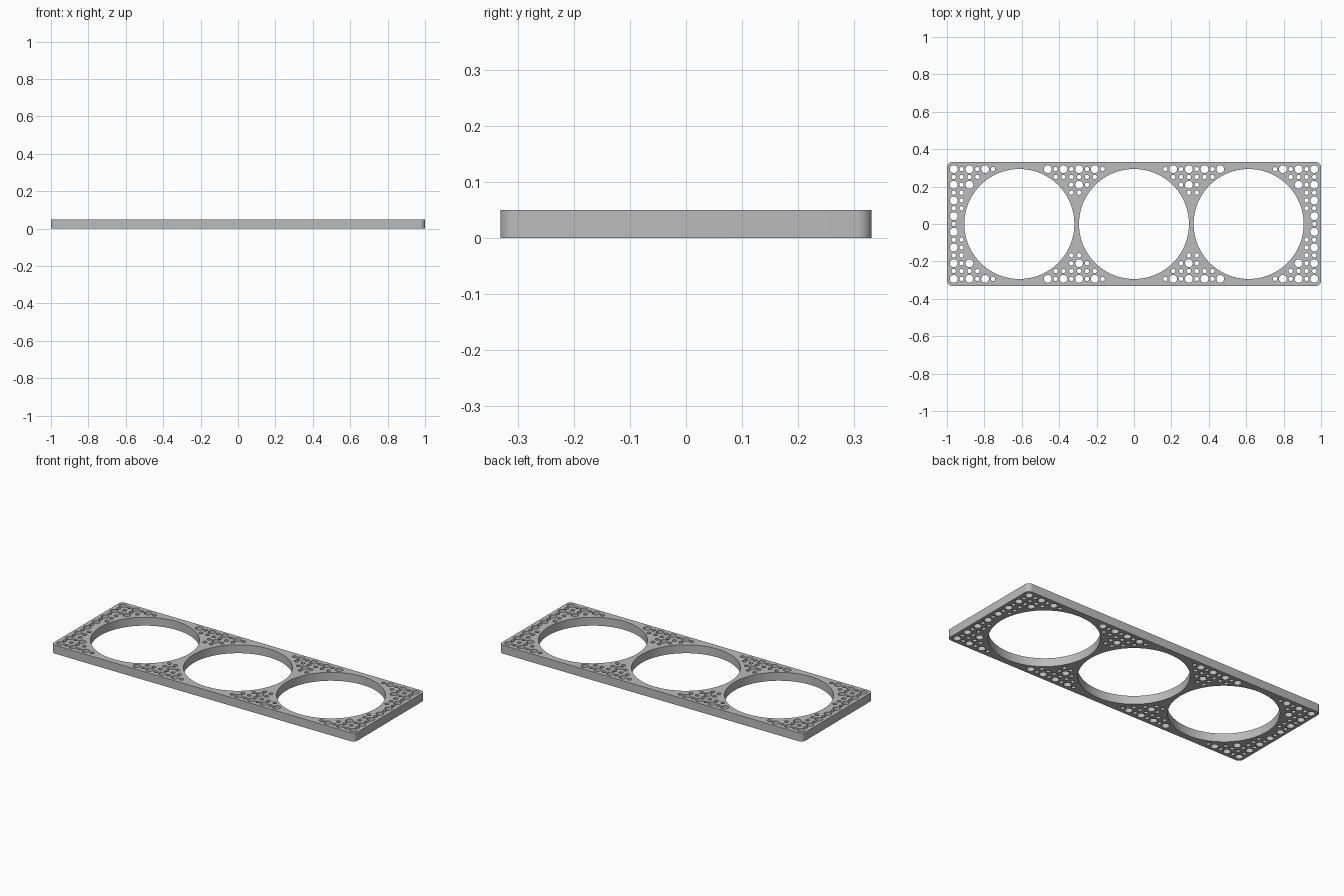
import bpy
import bmesh
from math import pi, cos, sin, hypot

cube = bpy.data.objects.get("Cube")
if cube:
    bpy.data.objects.remove(cube, do_unlink=True)

HALF_X, HALF_Y, HEIGHT, CORNER = 1.0, 0.331, 0.05, 0.027
RING_X, RING_R = 0.613, 0.294
PITCH, BIG_R, SMALL_R, GAP = 0.0419, 0.021, 0.0115, 0.01

grey = bpy.data.materials.new("light_grey")
grey.use_nodes = True
colour = (0.5, 0.5, 0.5, 1)
grey.diffuse_color = colour
grey.node_tree.nodes["Principled BSDF"].inputs["Base Color"].default_value = colour

curve = bpy.data.curves.new("perforated_plate", "CURVE")
curve.dimensions = "2D"
curve.fill_mode = "BOTH"
curve.extrude = HEIGHT / 2


def add_loop(points):
    spline = curve.splines.new("POLY")
    spline.points.add(len(points) - 1)
    for p, (x, y) in zip(spline.points, points):
        p.co = (x, y, 0, 1)
    spline.use_cyclic_u = True


def arc(x, y, r, start, sweep, steps):
    return [(x + r * cos(start + sweep * s / steps),
             y + r * sin(start + sweep * s / steps)) for s in range(steps + 1)]


def add_hole(x, y, r, steps):
    add_loop(arc(x, y, r, 0, 2 * pi, steps)[:-1])


# Rounded outline
outline = []
for n, (sx, sy) in enumerate([(1, 1), (-1, 1), (-1, -1), (1, -1)]):
    outline += arc(sx * (HALF_X - CORNER), sy * (HALF_Y - CORNER),
                   CORNER, n * pi / 2, pi / 2, 8)
add_loop(outline)

# Three large openings
rings = (-RING_X, 0, RING_X)
for x in rings:
    add_hole(x, 0, RING_R, 96)

# Grid of large and small perforations wherever the plate has room
for i in range(-23, 24):
    for k in range(-7, 8):
        x, y = i * PITCH, k * PITCH
        r = BIG_R if i % 2 and k % 2 else SMALL_R
        if all(hypot(x - c, y) - r > RING_R + GAP for c in rings):
            add_hole(x, y, r, 24)

# Solid plate, welded and shaded
plate = bpy.data.objects.new("perforated_plate", curve)
bpy.context.collection.objects.link(plate)
plate.location.z = HEIGHT / 2
bpy.ops.object.select_all(action="DESELECT")
bpy.context.view_layer.objects.active = plate
plate.select_set(True)
bpy.ops.object.convert(target="MESH")
plate = bpy.context.object

bm = bmesh.new()
bm.from_mesh(plate.data)
bmesh.ops.remove_doubles(bm, verts=bm.verts, dist=0.0001)
bmesh.ops.recalc_face_normals(bm, faces=bm.faces)
bm.to_mesh(plate.data)
bm.free()
plate.data.materials.clear()
plate.data.materials.append(grey)
bpy.ops.object.shade_smooth_by_angle()
